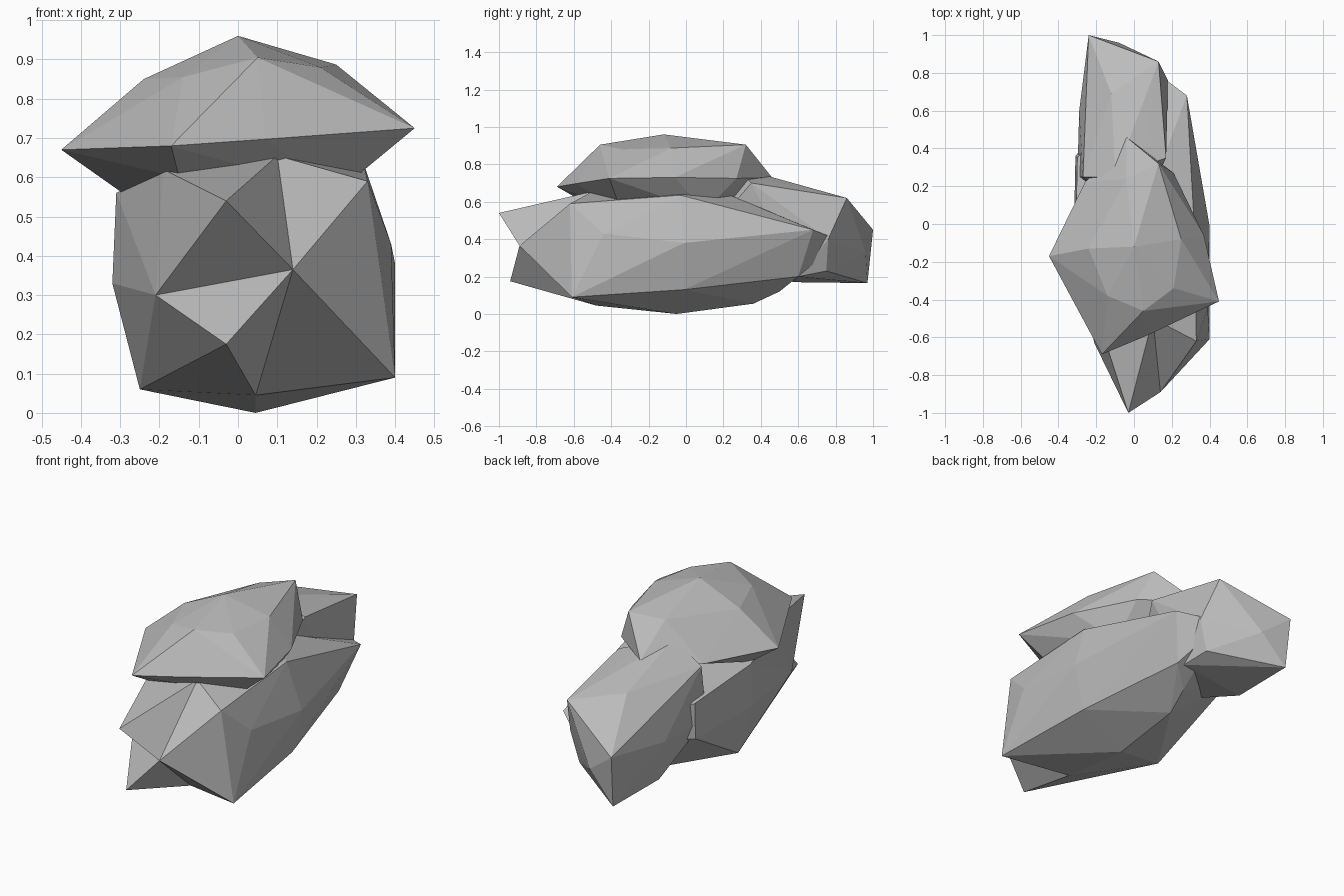
import bpy
import bmesh

cube = bpy.data.objects.get("Cube")
if cube:
    bpy.data.objects.remove(cube, do_unlink=True)

stone = bpy.data.materials.new("stone grey")
stone.use_nodes = True
grey = (0.5, 0.5, 0.5, 1)
stone.diffuse_color = grey
bsdf = stone.node_tree.nodes["Principled BSDF"]
bsdf.inputs["Base Color"].default_value = grey
bsdf.inputs["Roughness"].default_value = 0.9


def rock(name, corners):
    """Faceted boulder: the convex hull of a few corner points."""
    bm = bmesh.new()
    for corner in corners:
        bm.verts.new(corner)
    hull = bmesh.ops.convex_hull(bm, input=bm.verts[:])
    loose = set(hull["geom_interior"]) | set(hull["geom_unused"])
    bmesh.ops.delete(bm, geom=[g for g in loose if isinstance(g, bmesh.types.BMVert)],
                     context="VERTS")
    bmesh.ops.recalc_face_normals(bm, faces=bm.faces[:])
    mesh = bpy.data.meshes.new(name)
    bm.to_mesh(mesh)
    bm.free()
    mesh.materials.append(stone)
    obj = bpy.data.objects.new(name, mesh)
    bpy.context.collection.objects.link(obj)


# Cap boulder: apex, shoulder ring, wide rim, underside
rock("top_rock", [
    (0, -.12, .96),
    (-.24, -.13, .85), (-.14, -.38, .855), (.05, -.46, .905),
    (.21, -.34, .88), (.25, -.08, .887), (.13, .32, .905), (-.04, .24, .875),
    (-.45, -.17, .67), (-.17, -.69, .68), (.07, -.59, .697), (.45, -.41, .725),
    (.37, -.06, .73), (.21, .27, .725), (-.04, .46, .73), (-.26, .22, .68),
    (-.28, -.17, .55), (-.15, -.55, .6), (.25, -.35, .56), (.2, .1, .55),
])

# Corners shared by the main boulder and its two front spurs
flank = (.14, -.89, .365)
cheek = (-.21, -.63, .3)
brow = (-.19, -.5, .62)
crest = (.1, -.5, .655)
keel = (.045, -.48, .045)
belly = (-.25, -.1, .06)

# Main boulder: front, right flank, keel, left flank, top
rock("base_rock", [
    flank, cheek, brow, crest, keel, belly, (.33, -.62, .59),
    (.4, -.61, .09), (.39, -.44, .43), (.4, -.01, .38), (.34, -.01, .13),
    (.28, .68, .45), (.2, .6, .2), (.08, .83, .39),
    (.045, -.05, 0), (.05, .36, .055), (.08, .5, .12),
    (-.32, -.13, .33), (-.31, -.13, .56), (-.31, .36, .33), (-.3, .35, .52),
    (.32, -.03, .635), (.18, -.02, .655), (.1, .2, .65),
])

# Upper and lower spurs either side of the front notch
rock("base_rock_nose", [(-.03, -1, .54), flank, cheek, brow, crest])
rock("base_rock_chin", [(-.03, -.94, .175), flank, cheek, keel, belly])

# Rear boulder: back end, top slab, sides, buried front
rock("rear_rock", [
    (-.24, 1, .45), (-.08, .96, .33), (-.23, .97, .165), (.13, .86, .62),
    (-.12, .69, .66), (.05, .37, .73), (.17, .35, .7), (-.1, .25, .79),
    (-.27, .25, .68), (-.29, .6, .4), (-.3, .25, .4), (.18, .76, .4),
    (.13, .75, .23), (.16, .6, .2), (-.24, .58, .17), (0, 0, .3),
])
